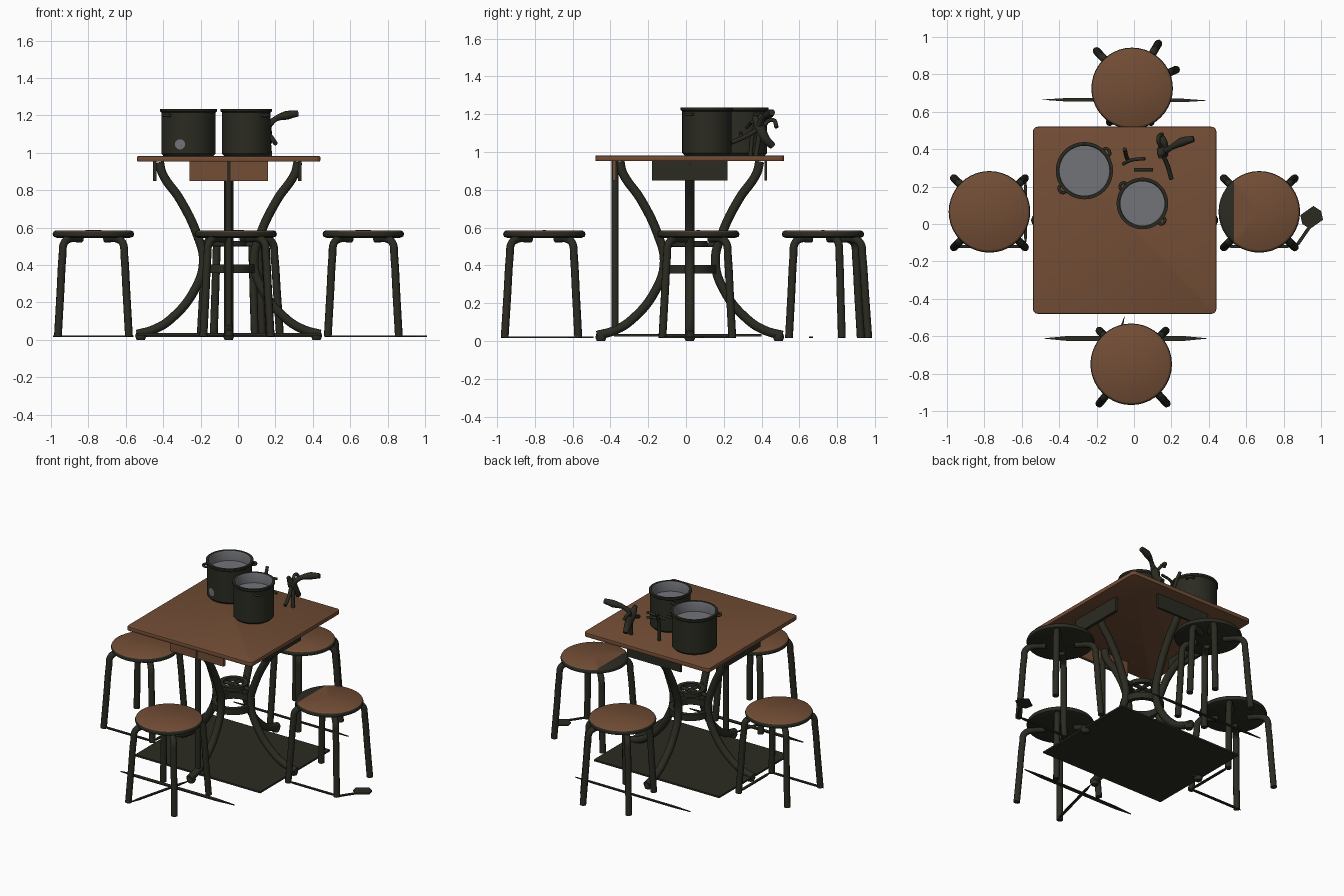
import bpy, bmesh, math
from mathutils import Vector

if "Cube" in bpy.data.objects:
    bpy.data.objects.remove(bpy.data.objects["Cube"])


def material(name, rgb):
    m = bpy.data.materials.new(name)
    m.diffuse_color = (*rgb, 1)
    m.use_nodes = True
    m.node_tree.nodes["Principled BSDF"].inputs["Base Color"].default_value = m.diffuse_color
    return m


BROWN = material("brown wood", (0.17, 0.075, 0.036))
DARK = material("dark metal", (0.024, 0.024, 0.016))
GREY = material("grey steel", (0.17, 0.175, 0.19))


def finish(bm, name, mats, smooth=True):
    bmesh.ops.recalc_face_normals(bm, faces=bm.faces)
    me = bpy.data.meshes.new(name)
    bm.to_mesh(me)
    bm.free()
    ob = bpy.data.objects.new(name, me)
    bpy.context.collection.objects.link(ob)
    for m in mats:
        me.materials.append(m)
    if smooth:
        bpy.ops.object.select_all(action='DESELECT')
        bpy.context.view_layer.objects.active = ob
        ob.select_set(True)
        bpy.ops.object.shade_smooth_by_angle(angle=math.radians(40))
    return ob


def box(name, lo, hi, mat, bevel=0):
    bm = bmesh.new()
    bmesh.ops.create_cube(bm, size=1)
    for v in bm.verts:
        v.co = Vector([lo[i] + (v.co[i] + 0.5) * (hi[i] - lo[i]) for i in range(3)])
    if bevel:
        up = [e for e in bm.edges if abs(e.verts[0].co.z - e.verts[1].co.z) > 1e-4]
        bmesh.ops.bevel(bm, geom=up, offset=bevel, segments=4, affect='EDGES', profile=0.5)
        rim = [e for e in bm.edges if abs(e.verts[0].co.z - e.verts[1].co.z) < 1e-4]
        bmesh.ops.bevel(bm, geom=rim, offset=0.006, segments=2, affect='EDGES', profile=0.5)
    return finish(bm, name, [mat], bevel > 0)


def lathe(name, profile, centre, mats, rule, n=48, cut_x=None):
    """Spin a (radius, z) profile; rule(face) picks the material index."""
    bm = bmesh.new()
    vs = [bm.verts.new((r, 0, z)) for r, z in profile]
    es = [bm.edges.new(p) for p in zip(vs, vs[1:])]
    bmesh.ops.spin(bm, geom=vs + es, cent=(0, 0, 0), axis=(0, 0, 1), angle=2 * math.pi, steps=n)
    bmesh.ops.remove_doubles(bm, verts=bm.verts, dist=1e-4)
    bmesh.ops.translate(bm, verts=bm.verts, vec=(*centre, 0))
    if cut_x is not None:
        bmesh.ops.bisect_plane(bm, geom=bm.verts[:] + bm.edges[:] + bm.faces[:],
                               plane_co=(cut_x, 0, 0), plane_no=(1, 0, 0))
    bmesh.ops.recalc_face_normals(bm, faces=bm.faces)
    bm.normal_update()
    for f in bm.faces:
        f.material_index = rule(f)
    return finish(bm, name, mats)


def tube(name, pts, r, mat=DARK, radii=None):
    cu = bpy.data.curves.new(name, 'CURVE')
    cu.dimensions = '3D'
    cu.bevel_depth, cu.bevel_resolution, cu.resolution_u = r, 3, 6
    cu.use_fill_caps = True
    sp = cu.splines.new('BEZIER')
    sp.bezier_points.add(len(pts) - 1)
    for i, (b, p) in enumerate(zip(sp.bezier_points, pts)):
        b.co = p
        b.handle_left_type = b.handle_right_type = 'AUTO'
        b.radius = radii[i] if radii else 1
    cu.materials.append(mat)
    ob = bpy.data.objects.new(name, cu)
    bpy.context.collection.objects.link(ob)
    bpy.ops.object.select_all(action='DESELECT')
    bpy.context.view_layer.objects.active = ob
    ob.select_set(True)
    bpy.ops.object.convert(target='MESH')
    return ob


def floor_strip(name, a, b, w=0.018, z=0.016):
    """Thin leaf-shaped strip lying on the floor from a to b."""
    a, b = Vector(a), Vector(b)
    n = Vector((a.y - b.y, b.x - a.x)).normalized() * w / 2
    ring = [a, a.lerp(b, .15) + n, a.lerp(b, .85) + n, b, a.lerp(b, .85) - n, a.lerp(b, .15) - n]
    bm = bmesh.new()
    f = bm.faces.new([bm.verts.new((p.x, p.y, z)) for p in ring])
    ext = bmesh.ops.extrude_face_region(bm, geom=[f])
    bmesh.ops.translate(bm, vec=(0, 0, 0.008), verts=[v for v in ext['geom'] if isinstance(v, bmesh.types.BMVert)])
    return finish(bm, name, [DARK], False)


# Table top, drawer front, aprons and floor plate
box("table_top", (-0.54, -0.48, 0.952), (0.44, 0.52, 0.982), BROWN, 0.025)
box("drawer_front", (-0.26, -0.39, 0.848), (0.16, -0.37, 0.955), BROWN)
box("back_apron", (-0.26, 0.415, 0.85), (0.16, 0.43, 0.955), DARK)
box("right_apron", (0.32, -0.18, 0.85), (0.34, 0.22, 0.955), DARK)
box("left_apron", (-0.455, -0.18, 0.85), (-0.435, 0.22, 0.955), DARK)
box("floor_plate", (-0.54, -0.38, 0.024), (0.44, 0.40, 0.036), DARK)

# Four curved table legs around the hub, with foot knobs
CX, CY = -0.05, 0.02
LEG = [(.37, .95), (.355, .89), (.26, .75), (.17, .565), (.135, .42), (.18, .27), (.31, .11), (.40, .055), (.49, .03)]
for name, dx, dy in (("right", 1, 0), ("left", -1, 0), ("back", 0, 1), ("front", 0, -1)):
    tube(name + "_table_leg", [(CX + r * dx, CY + r * dy, z) for r, z in LEG], 0.025)
    lathe(name + "_table_foot", [(0, 0), (.022, 0), (.03, .02), (.022, .045), (0, .05)],
          (CX + .47 * dx, CY + .47 * dy), [DARK], lambda f: 0, 16)
tube("front_straight_post", [(CX, -0.375, 0.06), (CX, -0.375, 0.5), (CX, -0.375, 0.955)], 0.019)

# Hub: lower ring, upper ring and cross ties
for name, r, z, h in (("lower_hub_ring", .13, .38, .022), ("upper_hub_ring", .085, .515, .014)):
    lathe(name, [(r - .02, z - h), (r + .01, z - h), (r + .01, z + h), (r - .02, z + h), (r - .02, z - h)],
          (CX, CY), [DARK], lambda f: 0, 32)
for name, d in (("hub_tie_x", (1, 0)), ("hub_tie_y", (0, 1))):
    tube(name, [(CX + d[0] * t, CY + d[1] * t, 0.51) for t in (-.16, 0, .16)], 0.013)

# Stools: brown-topped seat and bent tube legs
SEAT = [(0, .545), (.195, .545), (.214, .552), (.218, .566), (.213, .578), (.203, .584), (0, .586)]
SQ = [(-.19, -.19), (.19, -.19), (.19, .18), (-.19, .18)]
BACK_FEET = [(-.19, .2), (.14, .24), (.235, .1), (.1, -.18), (-.12, -.18)]
stools = [("front", (-.015, -.75), [(-.17, -.21), (.19, -.21), (.185, .18), (-.17, .18)], None),
          ("back", (-.01, .725), BACK_FEET, None),
          ("left", (-.773, .065), SQ, None),
          ("right", (.67, .065), SQ, .535)]
for name, c, feet, cut in stools:
    def seat_rule(f, cut=cut):
        if f.calc_center_median().z < 0.577:
            return 0
        return 0 if cut and f.calc_center_median().x < cut else 1
    lathe(name + "_stool_seat", SEAT, c, [DARK, BROWN], seat_rule, 40, cut)
    for i, (x, y) in enumerate(feet):
        path = [(.35, .54), (.7, .538), (.83, .515), (.87, .45), (.93, .25), (1, .016)]
        tube(f"{name}_stool_leg_{i + 1}", [(c[0] + x * t, c[1] + y * t, z) for t, z in path], 0.021)

# Thin strips lying on the floor around the stools
floor_strip("front_floor_strip", (-.49, -.612), (.40, -.612), .026)
floor_strip("front_side_strip", (-.17, -.96), (-.05, -.49))
floor_strip("back_floor_strip", (-.50, .665), (.40, .66), .018)
floor_strip("left_floor_strip", (-.99, -.12), (-.56, -.12))
floor_strip("left_side_strip", (-.58, -.12), (-.58, .25))
floor_strip("right_floor_strip", (.47, -.12), (.87, -.12))
floor_strip("right_side_strip", (.86, -.13), (.97, .03))
floor_strip("right_floor_leaf", (.90, .0), (1.0, .07), .09)

# Two open pots with grey insides
for name, c, r in (("large_pot", (-.265, .285), .145), ("small_pot", (.045, .11), .13)):
    prof = [(0, .982), (r - .012, .982), (r, .995), (r, 1.215), (r + .008, 1.222), (r + .008, 1.235),
            (r - .008, 1.235), (r - .012, 1.225), (r - .012, 1.165), (0, 1.165)]
    lathe(name, prof, c, [DARK, GREY],
          lambda f, c=c, r=r: int(f.calc_center_median().z > 1.1 and
                                  (f.calc_center_median().xy - Vector(c)).length < r - .009))
    # Lug handles on opposite sides
    for side, s in (("a", 1), ("b", -1)):
        ang = math.radians(40 if name == "large_pot" else -42)
        pts = [(c[0] + s * math.cos(ang + t) * (r + o), c[1] + s * math.sin(ang + t) * (r + o), 1.2)
               for t, o in ((-.15, 0), (-.1, .02), (.1, .02), (.15, 0))]
        tube(f"{name}_lug_{side}", pts, 0.008)

# Pale round badge on the large pot
bm = bmesh.new()
bmesh.ops.create_circle(bm, cap_ends=True, segments=20, radius=0.027)
for v in bm.verts:
    x = -.31 + v.co.x
    v.co = (x, .285 - math.sqrt(.147 ** 2 - (x + .265) ** 2), 1.045 + v.co.y)
finish(bm, "pot_badge", [GREY], False)

# Utensils standing behind the small pot
tube("ladle_handle", [(.15, .38, 1.13), (.2, .41, 1.18), (.26, .44, 1.2), (.32, .455, 1.21)], 0.024,
     radii=[.8, .6, 1, .7])
tube("ladle_body", [(.14, .36, 1.19), (.15, .39, 1.13), (.16, .42, 1.07), (.15, .46, 1.03)], 0.03,
     radii=[.4, 1, .8, .6])
tube("ladle_prong", [(.15, .38, 1.12), (.18, .31, 1.08), (.2, .24, 1.05)], 0.012)
tube("ladle_stand", [(.16, .39, 1.1), (.165, .38, 1.04), (.17, .37, .98)], 0.013)
tube("ladle_hook", [(.15, .4, 1.13), (.13, .46, 1.17), (.15, .48, 1.13)], 0.011)
tube("whisk_stem", [(-.05, .40, 1.2), (-.04, .36, 1.12), (-.03, .34, .98)], 0.011)
tube("whisk_arm", [(-.06, .32, 1.13), (-.02, .34, 1.15), (.06, .35, 1.16)], 0.009)
tube("whisk_bar", [(0, .29, 1.1), (.05, .29, 1.1), (.1, .29, 1.09)], 0.009)
